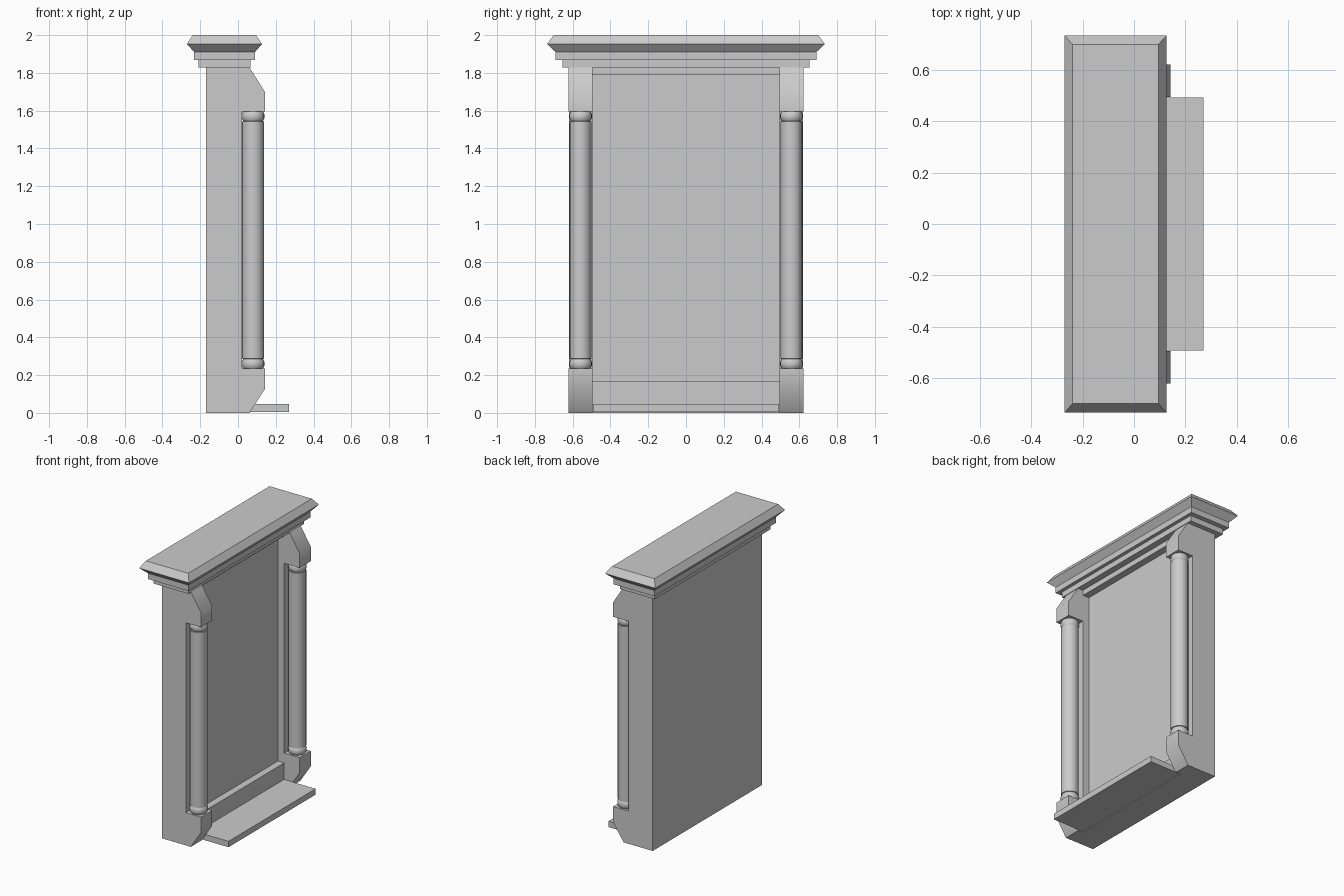
import bpy, bmesh, math
from mathutils import Vector

if "Cube" in bpy.data.objects:
    bpy.data.objects.remove(bpy.data.objects["Cube"])


def finish(name, bm, angle=35):
    bmesh.ops.recalc_face_normals(bm, faces=bm.faces[:])
    me = bpy.data.meshes.new(name)
    bm.to_mesh(me)
    bm.free()
    ob = bpy.data.objects.new(name, me)
    bpy.context.collection.objects.link(ob)
    bpy.ops.object.select_all(action='DESELECT')
    ob.select_set(True)
    bpy.context.view_layer.objects.active = ob
    bpy.ops.object.shade_smooth_by_angle(angle=math.radians(angle))
    return ob


def box_bm(x0, x1, y0, y1, z0, z1):
    bm = bmesh.new()
    bmesh.ops.create_cube(bm, size=1)
    for v in bm.verts:
        v.co = Vector((x1 if v.co.x > 0 else x0, y1 if v.co.y > 0 else y0, z1 if v.co.z > 0 else z0))
    return bm


def block(name, profile, y, width):
    # side profile in x/z, extruded along y
    bm = bmesh.new()
    f = bm.faces.new([bm.verts.new((x, y - width / 2, z)) for x, z in profile])
    ext = bmesh.ops.extrude_face_region(bm, geom=[f])['geom']
    bmesh.ops.translate(bm, vec=(0, width, 0), verts=[v for v in ext if isinstance(v, bmesh.types.BMVert)])
    return finish(name, bm)


def stacked(name, rings):
    # closed solid through a list of vertex loops
    bm = bmesh.new()
    loops = [[bm.verts.new(p) for p in r] for r in rings]
    n = len(loops[0])
    for a, b in zip(loops, loops[1:]):
        for i in range(n):
            j = (i + 1) % n
            bm.faces.new((a[i], a[j], b[j], b[i]))
    bm.faces.new(loops[0][::-1])
    bm.faces.new(loops[-1])
    return finish(name, bm)


def circle(x, y, z, r, n=20):
    return [(x + r * math.cos(2 * math.pi * i / n), y + r * math.sin(2 * math.pi * i / n), z) for i in range(n)]


def rect(x0, x1, hy, z):
    return [(x0, -hy, z), (x1, -hy, z), (x1, hy, z), (x0, hy, z)]


# main slab with recessed panel on the +x face
bm = box_bm(-0.17, 0.02, -0.62, 0.62, 0, 1.83)
bm.faces.ensure_lookup_table()
face = max(bm.faces, key=lambda f: f.calc_center_median().x)
bmesh.ops.inset_region(bm, faces=[face], thickness=0.1)
for v in face.verts:
    v.co = Vector((0.02, math.copysign(0.495, v.co.y), 1.79 if v.co.z > 0.9 else 0.165))
panel = bmesh.ops.extrude_discrete_faces(bm, faces=[face])['faces'][0]
bmesh.ops.translate(bm, vec=(-0.05, 0, 0), verts=panel.verts[:])
finish("panelled_slab", bm)

# cornice: lower step and flared crown
finish("cornice_step", box_bm(-0.21, 0.065, -0.655, 0.655, 1.828, 1.87))
stacked("cornice_crown", [
    rect(-0.232, 0.09, 0.69, 1.868),
    rect(-0.232, 0.09, 0.69, 1.91),
    rect(-0.27, 0.127, 0.735, 1.953),
    rect(-0.24, 0.095, 0.7, 2.0)])

# front shelf between the columns
finish("shelf", box_bm(0.02, 0.27, -0.493, 0.493, 0.005, 0.047))

# columns: square end blocks, turned collars and round shaft
shaft = [(0.235, 0.052), (0.24, 0.055), (0.25, 0.06), (0.27, 0.06), (0.28, 0.055), (0.286, 0.052),
         (0.287, 0.058), (1.543, 0.058), (1.544, 0.052), (1.55, 0.055), (1.56, 0.06),
         (1.58, 0.06), (1.59, 0.055), (1.595, 0.052)]
for side, y in (("left", -0.558), ("right", 0.558)):
    block("capital_" + side, [(0.02, 1.595), (0.142, 1.595), (0.142, 1.70), (0.06, 1.83), (0.02, 1.83)], y, 0.126)
    block("base_" + side, [(0.02, 0), (0.06, 0), (0.142, 0.125), (0.142, 0.235), (0.02, 0.235)], y, 0.126)
    stacked("shaft_" + side, [circle(0.08, y, z, r) for z, r in shaft])
